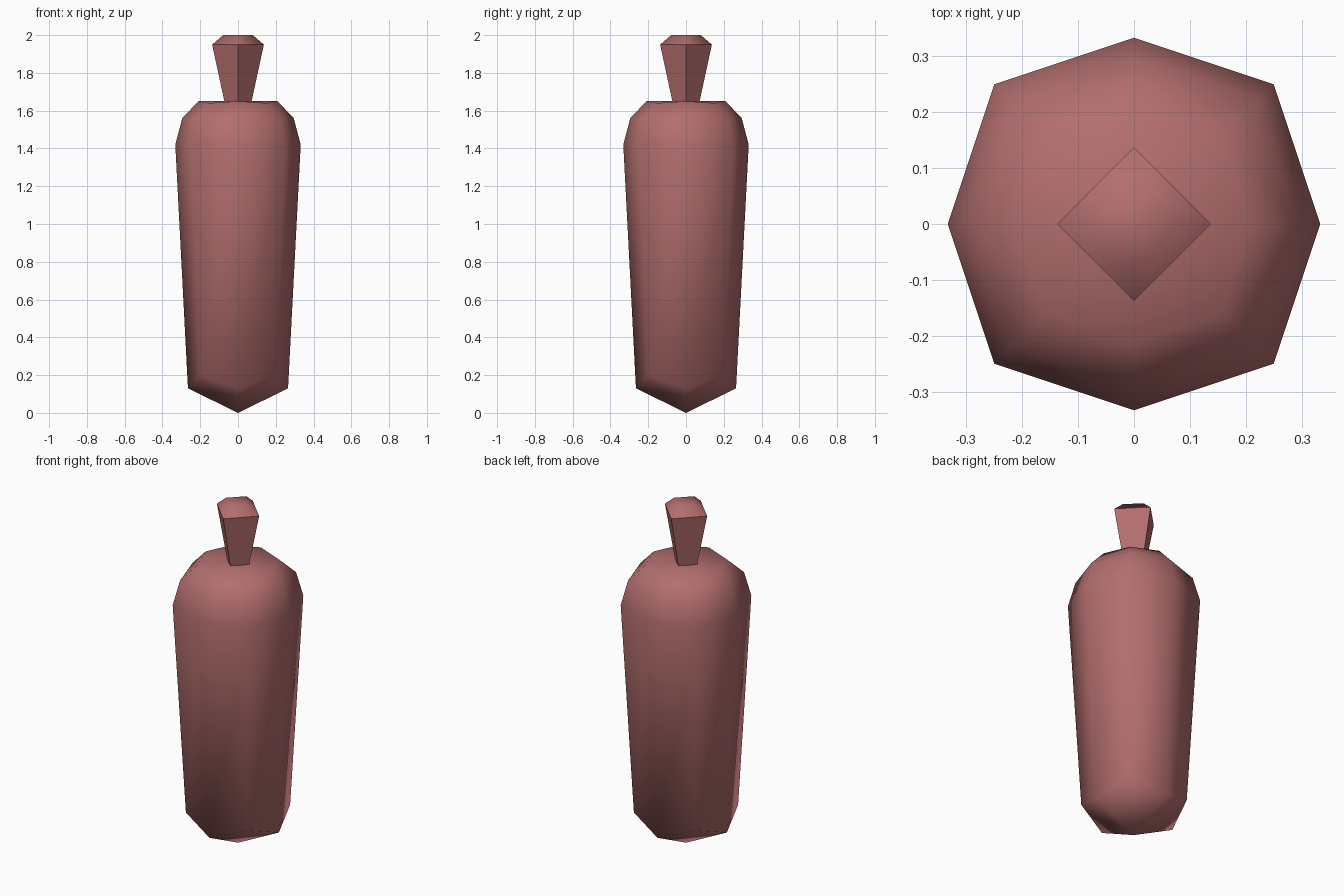
import bpy
import bmesh
from math import sin, cos, pi, sqrt

cube = bpy.data.objects.get("Cube")
if cube:
    bpy.data.objects.remove(cube, do_unlink=True)

# One dusty red for everything
COLOUR = (0.45, 0.155, 0.155, 1.0)
red = bpy.data.materials.new("dusty_red")
red.use_nodes = True
red.diffuse_color = COLOUR
red.node_tree.nodes["Principled BSDF"].inputs["Base Color"].default_value = COLOUR


def add_ring(bm, sides, radius, z, diagonal_ratio=1.0, diagonal_z=None):
    """Ring of vertices; odd ones lie on the diagonals when there are eight sides."""
    ring = []
    for i in range(sides):
        odd = sides == 8 and i % 2
        r = radius * (diagonal_ratio if odd else 1.0)
        h = diagonal_z if odd and diagonal_z is not None else z
        a = 2 * pi * i / sides
        ring.append(bm.verts.new((r * cos(a), r * sin(a), h)))
    return ring


def bridge(bm, rings):
    for low, high in zip(rings, rings[1:]):
        n = len(low)
        for i in range(n):
            j = (i + 1) % n
            bm.faces.new((low[i], low[j], high[j], high[i]))


def quad_cap(bm, ring, z):
    """Close an eight-sided ring with four quads around a centre point."""
    centre = bm.verts.new((0, 0, z))
    for i in range(0, 8, 2):
        bm.faces.new((centre, ring[i], ring[i + 1], ring[(i + 2) % 8]))


def finish(bm, name):
    bmesh.ops.recalc_face_normals(bm, faces=bm.faces[:])
    for face in bm.faces:
        face.smooth = True
    mesh = bpy.data.meshes.new(name)
    bm.to_mesh(mesh)
    bm.free()
    mesh.materials.append(red)
    obj = bpy.data.objects.new(name, mesh)
    bpy.context.collection.objects.link(obj)
    return obj


# Body: tapered eight-sided barrel, pointed below and rounded at the shoulders
DIAGONAL = 0.75 * sqrt(2)
bm = bmesh.new()
body_rings = [add_ring(bm, 8, r, z, DIAGONAL, dz) for r, z, dz in (
    (0.265, 0.13, 0.2),
    (0.332, 1.42, 1.42),
    (0.295, 1.56, 1.56),
    (0.21, 1.65, 1.64),
)]
bridge(bm, body_rings)
quad_cap(bm, body_rings[0], 0.0)
quad_cap(bm, body_rings[-1], 1.65)
finish(bm, "body")

# Stem: four-sided, flaring upward to a bevelled top
bm = bmesh.new()
stem_rings = [add_ring(bm, 4, r, z) for r, z in (
    (0.07, 1.64), (0.137, 1.95), (0.078, 2.0))]
bridge(bm, stem_rings)
bm.faces.new(stem_rings[0])
bm.faces.new(stem_rings[-1])
# Crisp corners and rim, soft cap
for edge in bm.edges:
    edge.smooth = any(v.co.z > 1.96 for v in edge.verts)
finish(bm, "stem")
